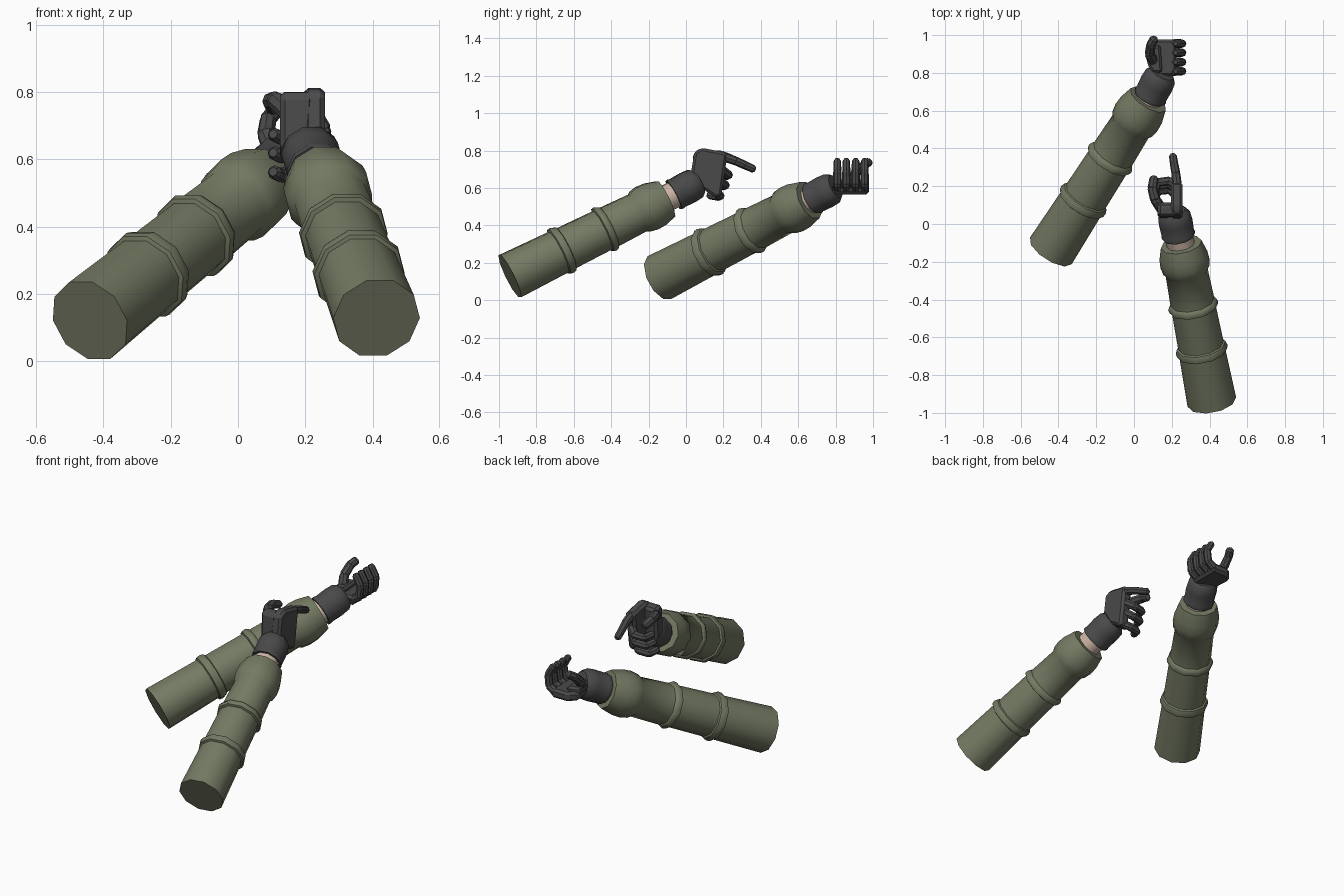
import bpy, bmesh, math
from mathutils import Vector

if "Cube" in bpy.data.objects:
    bpy.data.objects.remove(bpy.data.objects["Cube"])


def material(name, rgb):
    m = bpy.data.materials.new(name)
    m.diffuse_color = (*rgb, 1)
    m.use_nodes = True
    m.node_tree.nodes["Principled BSDF"].inputs["Base Color"].default_value = m.diffuse_color
    return m


OLIVE = material("olive cloth", (0.175, 0.195, 0.125))
GLOVE = material("dark grey glove", (0.068, 0.068, 0.070))
SKIN = material("skin", (0.60, 0.45, 0.37))


def finish(name, bm, mat, smooth=None):
    bmesh.ops.recalc_face_normals(bm, faces=bm.faces)
    me = bpy.data.meshes.new(name)
    bm.to_mesh(me)
    bm.free()
    me.materials.append(mat)
    ob = bpy.data.objects.new(name, me)
    bpy.context.collection.objects.link(ob)
    if smooth:
        bpy.context.view_layer.objects.active = ob
        ob.select_set(True)
        bpy.ops.object.shade_smooth_by_angle(angle=math.radians(smooth))
        ob.select_set(False)
    return ob


def lathe(name, a, b, profile, mat, sides=10, smooth=None):
    """Turned part from a to b; profile = (fraction along axis, radius)."""
    a, b = Vector(a), Vector(b)
    q = (b - a).to_track_quat('Z', 'Y')
    bm = bmesh.new()
    rings = []
    for t, r in profile:
        c = a.lerp(b, t)
        rings.append([bm.verts.new(c + q @ Vector((r * math.cos(2 * math.pi * k / sides),
                                                   r * math.sin(2 * math.pi * k / sides), 0)))
                      for k in range(sides)])
    for lo, hi in zip(rings, rings[1:]):
        for k in range(sides):
            j = (k + 1) % sides
            bm.faces.new((lo[k], lo[j], hi[j], hi[k]))
    bm.faces.new(rings[0])
    bm.faces.new(rings[-1])
    return finish(name, bm, mat, smooth)


def plate(name, pts, offset, bevel):
    """Extruded polygon with chamfered edges."""
    bm = bmesh.new()
    f = bm.faces.new([bm.verts.new(p) for p in pts])
    ext = bmesh.ops.extrude_face_region(bm, geom=[f])
    bmesh.ops.translate(bm, vec=offset, verts=[v for v in ext["geom"] if isinstance(v, bmesh.types.BMVert)])
    ob = finish(name, bm, GLOVE)
    m = ob.modifiers.new("chamfer", 'BEVEL')
    m.width, m.segments = bevel, 1
    return ob


def finger(name, pts, r):
    """Chain of faceted segments that taper at the joints."""
    for i, (p, q) in enumerate(zip(pts, pts[1:])):
        p, q = Vector(p), Vector(q)
        d = (q - p).normalized() * r * 0.45
        s = r * (1 - 0.06 * i)
        lathe(f"{name}_segment_{i + 1}", p - d, q + d,
              [(0, s * 0.6), (0.16, s), (0.84, s * 0.95), (1, s * 0.6)], GLOVE, 8)


# Sleeve with two folded seams and a flared cuff
SLEEVE = [(0, 0.131), (0.31, 0.124), (0.315, 0.136), (0.335, 0.139), (0.355, 0.132), (0.36, 0.122),
          (0.59, 0.118), (0.595, 0.131), (0.613, 0.134), (0.63, 0.126), (0.635, 0.118),
          (0.82, 0.113), (0.835, 0.124), (0.88, 0.132), (0.93, 0.129), (1.0, 0.110), (1.0, 0.08)]
# Glove gauntlet with a rolled rim
GAUNTLET = [(0, 0.074), (0, 0.088), (0.08, 0.091), (0.14, 0.087), (0.55, 0.090), (0.85, 0.086), (1, 0.066)]

ARMS = {
    "right": [(0.412, -0.942, 0.128), (0.25, -0.108, 0.542), (0.236, -0.066, 0.562), (0.208, 0.07, 0.635)],
    "left": [(-0.440, -0.142, 0.121), (0.075, 0.66, 0.535), (0.083, 0.672, 0.541), (0.150, 0.80, 0.609)],
}
for side, (start, cuff, g0, g1) in ARMS.items():
    lathe(side + "_sleeve", start, cuff, SLEEVE, OLIVE, 10, 40)
    back = Vector(cuff).lerp(Vector(start), 0.06)
    lathe(side + "_wrist", back, Vector(g0).lerp(Vector(g1), 0.3), [(0, 0.074), (1, 0.074)], SKIN, 10, 40)
    lathe(side + "_gauntlet", g0, g1, GAUNTLET, GLOVE, 10, 40)

# Right hand: upright palm, thumb on top, index finger pointing forward
plate("right_palm", [(0.196, 0.045, 0.795), (0.196, 0.085, 0.815), (0.196, 0.222, 0.787),
                     (0.196, 0.19, 0.56), (0.196, 0.165, 0.545), (0.196, 0.02, 0.64)], (0.062, 0, 0), 0.014)
plate("right_palm_heel", [(0.125, 0.04, 0.79), (0.125, 0.07, 0.805), (0.125, 0.115, 0.79),
                          (0.125, 0.10, 0.585), (0.125, 0.03, 0.635)], (0.10, 0, 0), 0.014)
finger("right_index_finger", [(0.228, 0.205, 0.765), (0.222, 0.265, 0.745),
                              (0.213, 0.315, 0.722), (0.206, 0.36, 0.702)], 0.025)
for name, y, z in (("middle", 0.20, 0.685), ("ring", 0.183, 0.63), ("little", 0.155, 0.573)):
    finger(f"right_{name}_finger", [(0.228, y - 0.005, z + 0.01), (0.19, y + 0.028, z - 0.015),
                                    (0.125, y + 0.02, z - 0.02), (0.108, y - 0.03, z - 0.012)], 0.025)
finger("right_thumb", [(0.15, 0.075, 0.74), (0.112, 0.13, 0.775),
                       (0.097, 0.19, 0.773), (0.106, 0.24, 0.755)], 0.029)

# Left hand: palm up, fingers curling up on the far side, thumb on the other
plate("left_palm", [(0.125, 0.782, 0.566), (0.225, 0.785, 0.566), (0.225, 0.978, 0.566),
                    (0.115, 0.978, 0.566), (0.07, 0.93, 0.566), (0.075, 0.84, 0.566)], (0, 0, 0.055), 0.014)
plate("left_palm_heel", [(0.10, 0.80, 0.60), (0.15, 0.80, 0.60), (0.14, 0.95, 0.60),
                         (0.075, 0.93, 0.60), (0.068, 0.85, 0.60)], (0, 0, 0.045), 0.012)
for name, y in (("little", 0.809), ("ring", 0.857), ("middle", 0.907), ("index", 0.955)):
    finger(f"left_{name}_finger", [(0.21, y, 0.598), (0.248, y, 0.622),
                                   (0.256, y, 0.69), (0.225, y, 0.745)], 0.0245)
finger("left_thumb", [(0.10, 0.865, 0.63), (0.083, 0.90, 0.675),
                      (0.09, 0.95, 0.72), (0.106, 0.978, 0.738)], 0.028)
